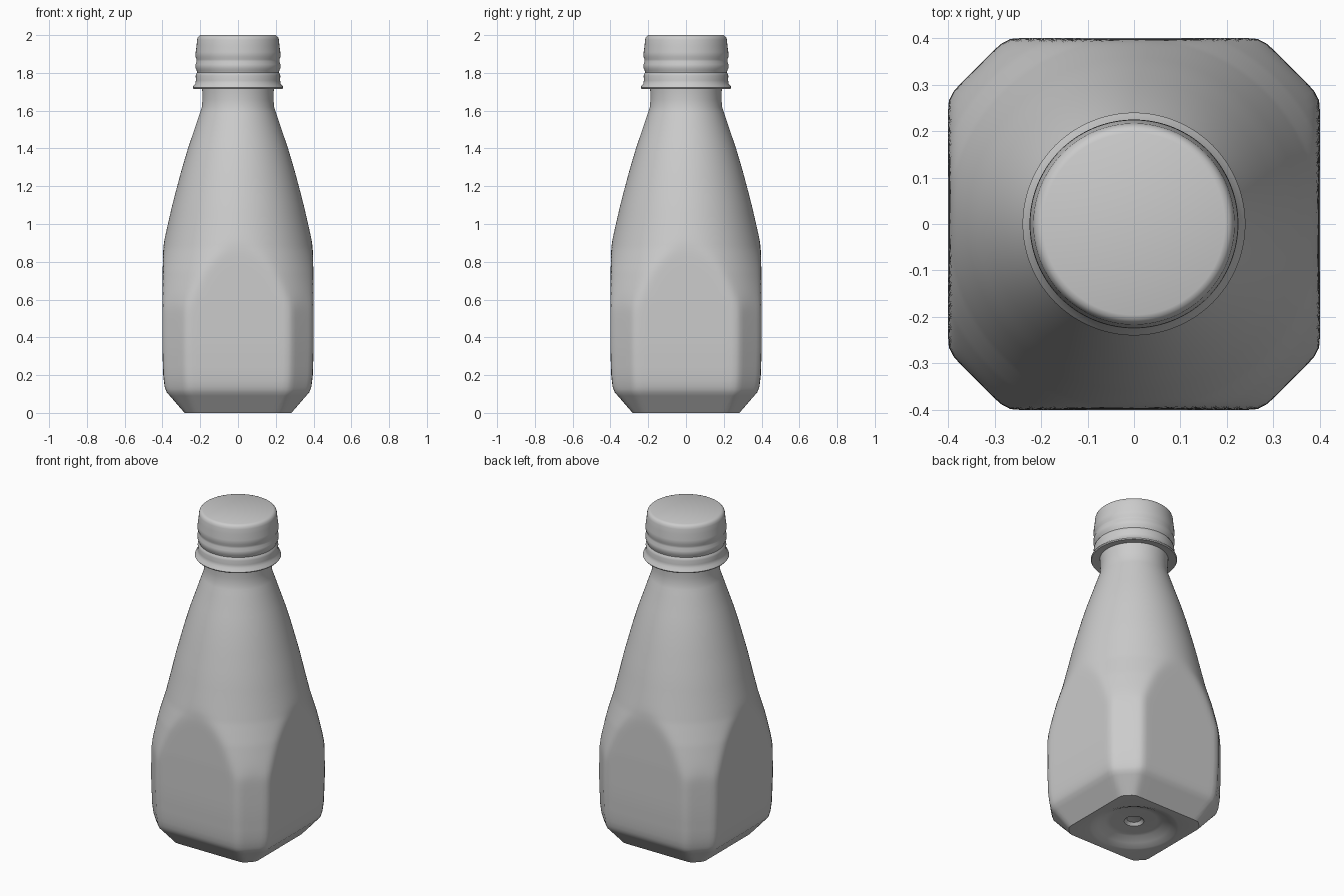
import bpy, bmesh, math

if "Cube" in bpy.data.objects:
    bpy.data.objects.remove(bpy.data.objects["Cube"])

N = 128


def lerp(table, z):
    """Piecewise-linear lookup in a list of (z, value)."""
    if z <= table[0][0]:
        return table[0][1]
    for (z0, v0), (z1, v1) in zip(table, table[1:]):
        if z <= z1:
            return v0 + (v1 - v0) * (z - z0) / (z1 - z0)
    return table[-1][1]


def skin(name, rings, angle):
    """Skin closed rings [(z, radius function of angle)], capping both ends."""
    bm = bmesh.new()
    loops = []
    for z, rad in rings:
        loop = []
        for i in range(N):
            t = 2 * math.pi * i / N
            r = rad(t)
            loop.append(bm.verts.new((r * math.cos(t), r * math.sin(t), z)))
        loops.append(loop)
    for a, b in zip(loops, loops[1:]):
        for i in range(N):
            j = (i + 1) % N
            bm.faces.new((a[i], a[j], b[j], b[i]))
    bm.faces.new(loops[0][::-1])
    bm.faces.new(loops[-1])
    bmesh.ops.recalc_face_normals(bm, faces=bm.faces)
    mesh = bpy.data.meshes.new(name)
    bm.to_mesh(mesh)
    bm.free()
    obj = bpy.data.objects.new(name, mesh)
    bpy.context.collection.objects.link(obj)
    bpy.ops.object.select_all(action='DESELECT')
    obj.select_set(True)
    bpy.context.view_layer.objects.active = obj
    bpy.ops.object.shade_smooth_by_angle(angle=math.radians(angle))
    return obj


def circle(r):
    return lambda t: r


# Body: a round shoulder cut by four flat sides and four corner chamfers
CONE = [(0.0, 0.64), (0.3, 0.56), (0.6, 0.475), (0.75, 0.438), (0.87, 0.402),
        (1.0, 0.371), (1.1, 0.348), (1.2, 0.322), (1.3, 0.295), (1.4, 0.265),
        (1.5, 0.231), (1.56, 0.211)]
SIDE = [(0.0, 0.283), (0.11, 0.378), (0.14, 0.389), (0.2, 0.396), (0.35, 0.401),
        (0.6, 0.401), (0.87, 0.397)]
CORNER = [(0.0, 0.362), (0.11, 0.456), (0.14, 0.465), (0.2, 0.473), (0.35, 0.478)]


def body(z):
    cone, side, corner = lerp(CONE, z), lerp(SIDE, z), lerp(CORNER, z)

    def rad(t):
        c, s = abs(math.cos(t)), abs(math.sin(t))
        inv = [1 / cone, max(c, s) / side, (c + s) / math.sqrt(2) / corner]
        return sum(v ** 70 for v in inv) ** (-1 / 70)
    return rad


# Underside: recessed base with a small central dimple
rings = [(z, circle(r)) for r, z in
         [(0.02, 0.062), (0.04, 0.058), (0.055, 0.042), (0.065, 0.04),
          (0.13, 0.045), (0.16, 0.04), (0.2, 0.018), (0.235, 0.003), (0.25, 0.0)]]
heights = [0, 0.03, 0.06, 0.09, 0.11, 0.125, 0.14, 0.17, 0.2, 0.25, 0.3, 0.35, 0.42, 0.5]
heights += [0.53 + 0.015 * i for i in range(27)]
heights += [0.95 + 0.05 * i for i in range(13)]
rings += [(z, body(z)) for z in heights]
# Neck
rings += [(z, circle(r)) for r, z in
          [(0.206, 1.575), (0.199, 1.595), (0.191, 1.62), (0.188, 1.66),
           (0.189, 1.70), (0.192, 1.74)]]
skin("bottle_body", rings, 35)

# Screw cap with flared lower rim and ridges
cap = [(0.19, 1.722), (0.236, 1.716), (0.24, 1.722), (0.237, 1.73), (0.226, 1.742),
       (0.223, 1.76), (0.224, 1.785), (0.221, 1.795), (0.216, 1.803), (0.219, 1.813),
       (0.225, 1.825), (0.225, 1.845), (0.219, 1.86), (0.219, 1.872), (0.225, 1.885),
       (0.224, 1.91), (0.219, 1.945), (0.217, 1.975), (0.213, 1.988), (0.206, 1.996),
       (0.196, 2.0)]
skin("screw_cap", [(z, circle(r)) for r, z in cap], 45)
